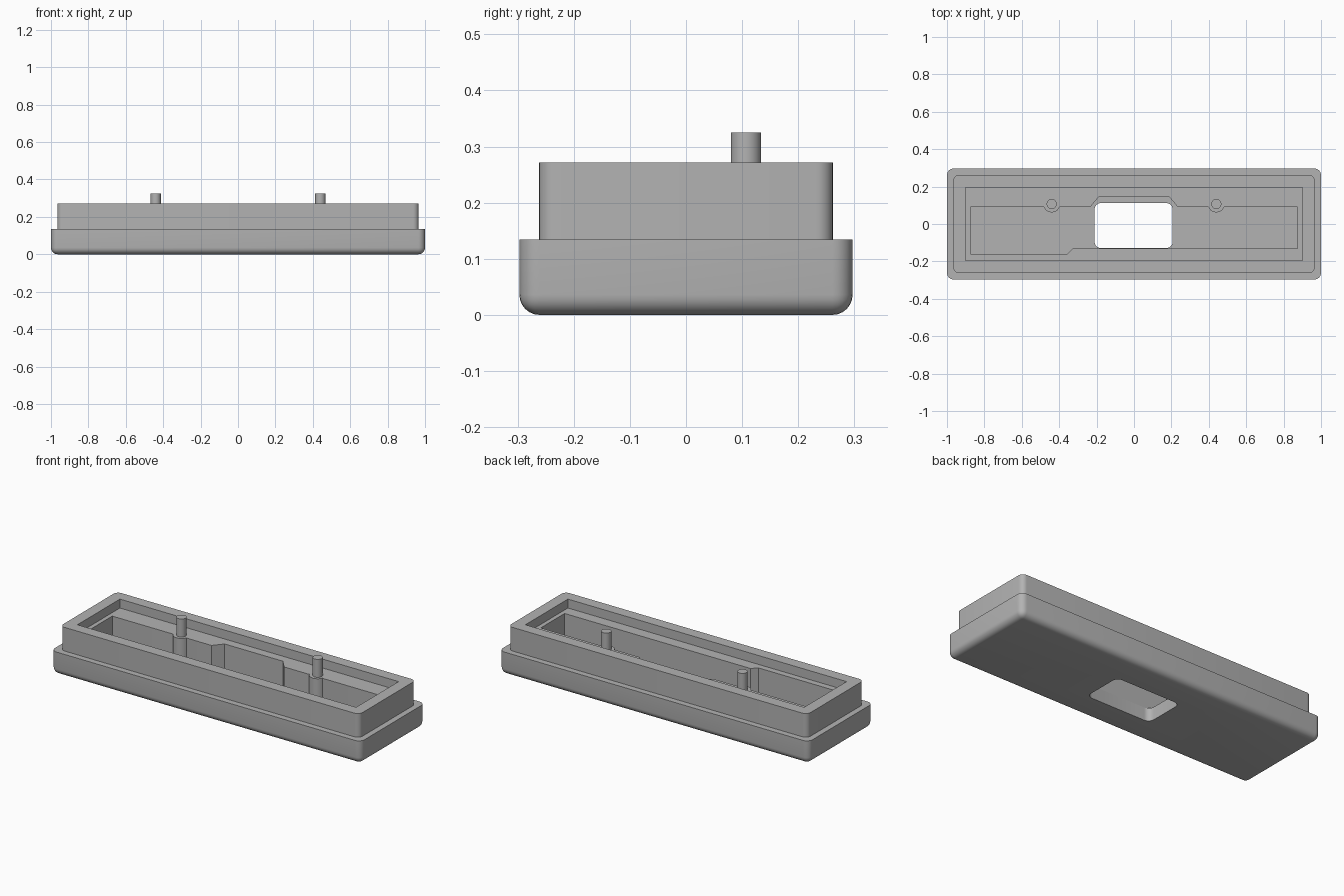
import bpy, bmesh, math

if "Cube" in bpy.data.objects:
    bpy.data.objects.remove(bpy.data.objects["Cube"], do_unlink=True)

grey = bpy.data.materials.new("matte grey")
grey.use_nodes = True
colour = (0.45, 0.45, 0.45, 1)
grey.diffuse_color = colour
grey.node_tree.nodes["Principled BSDF"].inputs["Base Color"].default_value = colour


def prism(name, outline, z0, z1):
    """Vertical extrusion of a closed outline."""
    bm = bmesh.new()
    face = bm.faces.new([bm.verts.new((x, y, z0)) for x, y in outline])
    top = bmesh.ops.extrude_face_region(bm, geom=[face])["geom"]
    for v in top:
        if isinstance(v, bmesh.types.BMVert):
            v.co.z = z1
    bmesh.ops.recalc_face_normals(bm, faces=bm.faces)
    mesh = bpy.data.meshes.new(name)
    bm.to_mesh(mesh)
    bm.free()
    mesh.materials.append(grey)
    ob = bpy.data.objects.new(name, mesh)
    bpy.context.collection.objects.link(ob)
    return ob


def box(name, x0, x1, y0, y1, z0, z1, radius=0, round_bottom=False):
    """Box with optional rounded upright and bottom edges."""
    ob = prism(name, [(x0, y0), (x1, y0), (x1, y1), (x0, y1)], z0, z1)
    if radius:
        bm = bmesh.new()
        bm.from_mesh(ob.data)
        edges = []
        for e in bm.edges:
            a, b = (v.co.z for v in e.verts)
            if abs(a - b) > 1e-4 or (round_bottom and a < z0 + 1e-4):
                edges.append(e)
        bmesh.ops.bevel(bm, geom=edges, offset=radius, segments=6,
                        profile=0.5, affect='EDGES', clamp_overlap=True)
        bm.to_mesh(ob.data)
        bm.free()
    return ob


def combine(target, other, operation):
    bpy.ops.object.select_all(action='DESELECT')
    bpy.context.view_layer.objects.active = target
    target.select_set(True)
    mod = target.modifiers.new("cut", 'BOOLEAN')
    mod.operation, mod.solver, mod.object = operation, 'EXACT', other
    bpy.ops.object.modifier_apply(modifier=mod.name)
    bpy.data.objects.remove(other, do_unlink=True)


PEG_X, PEG_Y = 0.44, 0.107
FLOOR, LEDGE, TOP = 0.075, 0.22, 0.272

# Wide rounded base with the narrower upright wall above it
case = box("case_shell", -1, 1, -0.297, 0.297, 0, 0.134, 0.036, True)
wall = box("upper_wall", -0.966, 0.966, -0.262, 0.262, 0.06, TOP, 0.03)
combine(case, wall, 'UNION')

# Shallow rectangular recess that leaves a ledge
combine(case, box("recess", -0.9, 0.9, -0.196, 0.196, LEDGE, 0.4), 'DIFFERENCE')


# Deep cavity outline, with peg bosses and a widened bay at the opening
def boss(cx):
    """Points round a boss, from right to left."""
    arc = [math.radians(-20 - 14 * i) for i in range(11)]
    return ([(cx + 0.054, 0.09)]
            + [(cx + 0.045 * math.cos(a), PEG_Y + 0.045 * math.sin(a)) for a in arc]
            + [(cx - 0.054, 0.09)])


outline = [(-0.875, -0.16), (-0.357, -0.16), (-0.325, -0.13), (0.875, -0.13), (0.875, 0.09)]
outline += boss(PEG_X)
outline += [(0.235, 0.09), (0.188, 0.145), (-0.188, 0.145), (-0.235, 0.09)]
outline += boss(-PEG_X)
outline += [(-0.875, 0.09)]
combine(case, prism("cavity", outline, FLOOR, 0.4), 'DIFFERENCE')

# Rounded opening through the floor
opening = box("opening", -0.211, 0.207, -0.129, 0.112, -0.1, FLOOR + 0.02, 0.035)
combine(case, opening, 'DIFFERENCE')

# Locating pegs standing on the bosses
pegs = []
for side, x in (("left", PEG_X), ("right", -PEG_X)):
    ring = [math.tau * i / 32 for i in range(32)]
    circle = [(x + 0.027 * math.cos(a), PEG_Y + 0.027 * math.sin(a)) for a in ring]
    pegs.append(prism(side + "_peg", circle, LEDGE - 0.01, 0.325))

bpy.ops.object.select_all(action='DESELECT')
for ob in [case] + pegs:
    ob.select_set(True)
bpy.context.view_layer.objects.active = case
bpy.ops.object.shade_smooth_by_angle(angle=math.radians(30))
